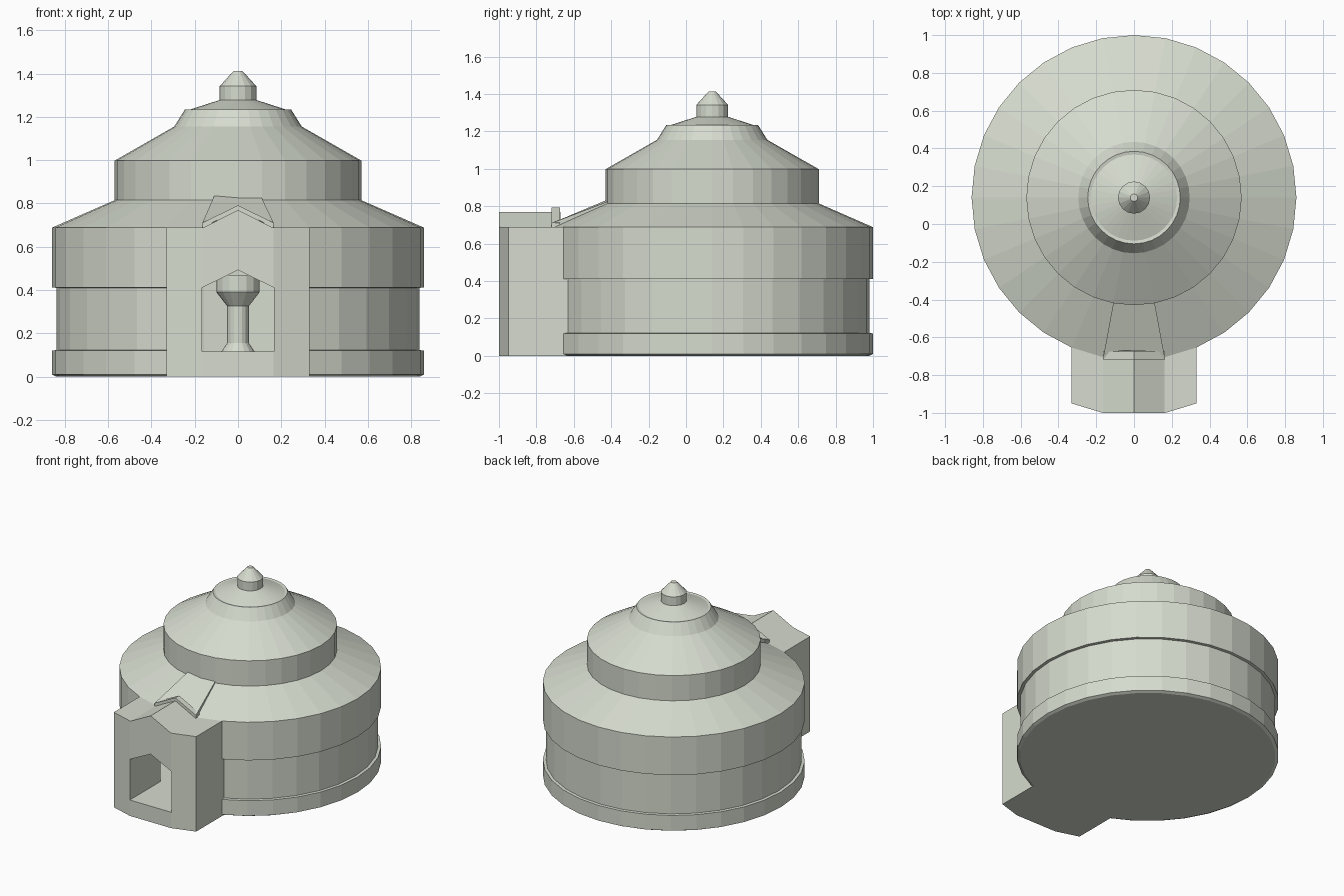
import bpy, bmesh, math

if "Cube" in bpy.data.objects:
    bpy.data.objects.remove(bpy.data.objects["Cube"])

stone = bpy.data.materials.new("pale_stone")
stone.diffuse_color = (0.67, 0.71, 0.62, 1)
stone.use_nodes = True
stone.node_tree.nodes["Principled BSDF"].inputs["Base Color"].default_value = stone.diffuse_color
CY = 0.14  # y of the round building's axis


def finish(name, bm):
    bmesh.ops.remove_doubles(bm, verts=bm.verts, dist=1e-5)
    bmesh.ops.recalc_face_normals(bm, faces=bm.faces)
    me = bpy.data.meshes.new(name)
    bm.to_mesh(me)
    bm.free()
    me.materials.append(stone)
    ob = bpy.data.objects.new(name, me)
    bpy.context.collection.objects.link(ob)
    return ob


def lathe(name, profile, n):
    """Closed solid of revolution from (radius, z) points, capped at both ends."""
    bm = bmesh.new()
    rings = [[bm.verts.new((r * math.cos(2 * math.pi * i / n),
                            CY + r * math.sin(2 * math.pi * i / n), z))
              for i in range(n)] for r, z in profile]
    for a, b in zip(rings, rings[1:]):
        for i in range(n):
            j = (i + 1) % n
            bm.faces.new((a[i], a[j], b[j], b[i]))
    bm.faces.new(rings[0])
    bm.faces.new(rings[-1])
    return finish(name, bm)


def loft(name, front, back):
    """Solid between two matching closed outlines of 3D points."""
    bm = bmesh.new()
    a = [bm.verts.new(p) for p in front]
    b = [bm.verts.new(p) for p in back]
    for i in range(len(a)):
        j = (i + 1) % len(a)
        bm.faces.new((a[i], a[j], b[j], b[i]))
    bm.faces.new(a)
    bm.faces.new(b)
    return finish(name, bm)


def prism_y(name, outline, y0, y1):
    return loft(name, [(x, y0, z) for x, z in outline], [(x, y1, z) for x, z in outline])


def cut(ob, cutters):
    for c in cutters:
        m = ob.modifiers.new("cut", 'BOOLEAN')
        m.operation = 'DIFFERENCE'
        m.solver = 'EXACT'
        m.object = c
    dg = bpy.context.evaluated_depsgraph_get()
    me = bpy.data.meshes.new_from_object(ob.evaluated_get(dg))
    ob.modifiers.clear()
    ob.data = me


# Round tiered building with roof
body = lathe("round_building", [
    (0.84, 0.0), (0.86, 0.01), (0.86, 0.12), (0.84, 0.122), (0.84, 0.41),
    (0.86, 0.412), (0.86, 0.688), (0.57, 0.815), (0.57, 0.998),
    (0.295, 1.155), (0.245, 1.235), (0.228, 1.232), (0.085, 1.278), (0.04, 1.29)], 32)

# Roof finial
lathe("roof_finial", [(0.085, 1.26), (0.085, 1.342), (0.02, 1.413)], 16)

# Entrance porch with chamfered front
plan = [(-0.33, -0.58), (-0.33, -0.95), (-0.165, -1.0),
        (0.165, -1.0), (0.33, -0.95), (0.33, -0.58)]
porch = loft("entrance_porch", [(x, y, 0.0) for x, y in plan],
             [(x, y, 0.688) for x, y in plan])

# Hollow chamber and doorway cutters
chamber = lathe("chamber_cutter", [(0.805, 0.115), (0.805, 0.66), (0.53, 0.78),
                                   (0.53, 0.97), (0.25, 1.13), (0.15, 1.17)], 32)
doorway = prism_y("doorway_cutter", [(-0.167, 0.115), (0.167, 0.115), (0.167, 0.41),
                                     (0, 0.492), (-0.167, 0.41)], -1.1, -0.45)
for ob in (body, porch):
    cut(ob, (chamber, doorway))
for c in (chamber, doorway):
    bpy.data.objects.remove(c)

# Gable on the porch and its coping strip
prism_y("porch_gable", [(-0.165, 0.686), (0.165, 0.686), (0, 0.77)], -1.0, -0.67)
prism_y("gable_coping", [(-0.165, 0.688), (0, 0.77), (0.165, 0.688),
                         (0.165, 0.71), (0, 0.792), (-0.165, 0.71)], -0.718, -0.675)

# Sloping roof plate behind the gable
front = [(-0.165, -0.718, 0.68), (0.165, -0.718, 0.68),
         (0.165, -0.718, 0.71), (-0.165, -0.718, 0.71)]
back = [(-0.11, -0.42, 0.79), (0.11, -0.42, 0.79),
        (0.11, -0.42, 0.825), (-0.11, -0.42, 0.835)]
loft("roof_plate", front, back)

# Pedestal inside the chamber
lathe("inner_pedestal", [(0.08, 0.11), (0.05, 0.155), (0.05, 0.325),
                         (0.1, 0.39), (0.1, 0.47)], 16)
